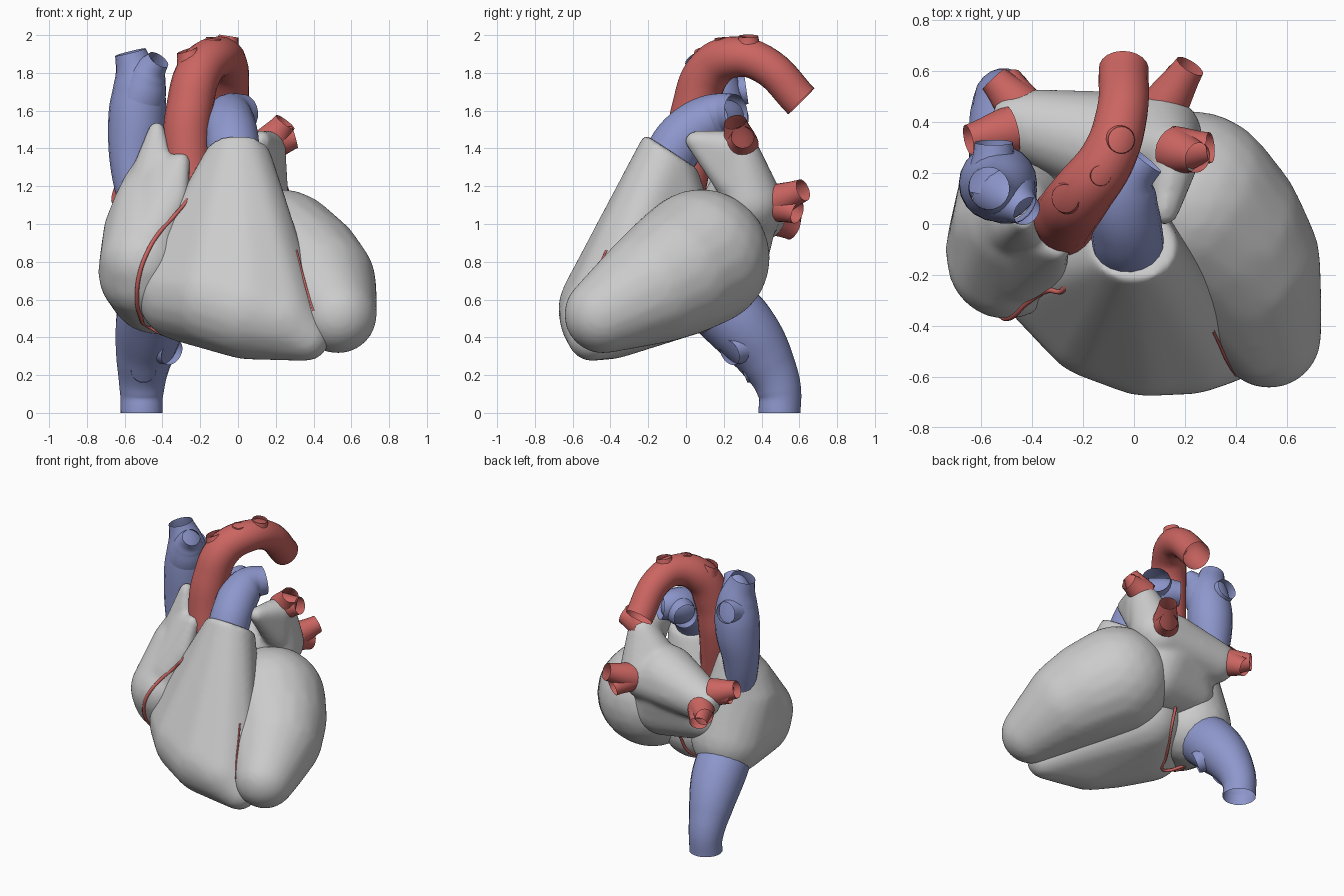
import bpy, bmesh
from mathutils import Vector
from mathutils.bvhtree import BVHTree

cube = bpy.data.objects.get("Cube")
if cube:
    bpy.data.objects.remove(cube)


def material(name, rgb):
    m = bpy.data.materials.new(name)
    m.use_nodes = True
    m.diffuse_color = (*rgb, 1)
    m.node_tree.nodes["Principled BSDF"].inputs["Base Color"].default_value = (*rgb, 1)
    return m


GREY = material("muscle grey", (0.6, 0.6, 0.6))
RED = material("artery red", (0.6, 0.13, 0.12))
BLUE = material("vein blue", (0.27, 0.31, 0.61))

# Unit directions shared by every rounded lump
ball = bmesh.new()
bmesh.ops.create_icosphere(ball, subdivisions=3, radius=1)
DIRS = [v.co.copy() for v in ball.verts]
ball.free()


def bake(obj):
    """Turn modifiers or a curve into one plain smooth mesh object."""
    deps = bpy.context.evaluated_depsgraph_get()
    mesh = bpy.data.meshes.new_from_object(obj.evaluated_get(deps))
    name, mats = obj.name, list(obj.data.materials)
    bpy.data.objects.remove(obj)
    mesh.materials.clear()
    for m in mats:
        mesh.materials.append(m)
    for p in mesh.polygons:
        p.use_smooth = True
    new = bpy.data.objects.new(name, mesh)
    bpy.context.collection.objects.link(new)
    return new


def chamber(name, groups, smooth):
    """Hull each group of (x, y, z, radius[, flat normal]) lumps, then fuse the hulls."""
    bm = bmesh.new()
    for group in groups:
        verts = []
        for x, y, z, r, *flat in group:
            for d in DIRS:
                if flat:
                    n = Vector(flat[0]).normalized()
                    d = d - n * d.dot(n)
                verts.append(bm.verts.new(Vector((x, y, z)) + d * r))
        res = bmesh.ops.convex_hull(bm, input=verts)
        inner = {g for g in res["geom_interior"] + res["geom_unused"]
                 if isinstance(g, bmesh.types.BMVert)}
        bmesh.ops.delete(bm, geom=list(inner), context="VERTS")
    mesh = bpy.data.meshes.new(name)
    bm.to_mesh(mesh)
    bm.free()
    mesh.materials.append(GREY)
    obj = bpy.data.objects.new(name, mesh)
    bpy.context.collection.objects.link(obj)
    fuse = obj.modifiers.new("fuse", "REMESH")
    fuse.mode = "VOXEL"
    fuse.voxel_size = 0.018
    soft = obj.modifiers.new("soften", "SMOOTH")
    soft.factor = 0.5
    soft.iterations = smooth
    return bake(obj)


def vessel(name, mat, paths, resolution=8):
    """Open tubes through (x, y, z, radius) points."""
    cu = bpy.data.curves.new(name, "CURVE")
    cu.dimensions = "3D"
    cu.bevel_depth = 1
    cu.bevel_resolution = resolution
    cu.resolution_u = 10
    cu.use_fill_caps = False
    cu.materials.append(mat)
    for path in paths:
        s = cu.splines.new("BEZIER")
        s.radius_interpolation = "CARDINAL"
        s.bezier_points.add(len(path) - 1)
        for p, (x, y, z, r) in zip(s.bezier_points, path):
            p.co = (x, y, z)
            p.radius = r
            p.handle_left_type = p.handle_right_type = "AUTO"
    obj = bpy.data.objects.new(name, cu)
    bpy.context.collection.objects.link(obj)
    return bake(obj)


# Ventricles
left_ventricle = chamber("left_ventricle", [[
    (0.53, -0.44, 0.52, 0.207), (0.485, -0.31, 0.59, 0.253), (0.42, -0.15, 0.68, 0.313),
    (0.33, -0.03, 0.75, 0.347), (0.22, 0.08, 0.82, 0.367)]], 16)
right_ventricle = chamber("right_ventricle", [[
    (0, -0.08, 1.385, 0.17, (0, 0.55, 0.84)), (0.36, -0.5, 0.4, 0.127),
    (0.22, -0.46, 0.5, 0.21), (0.05, -0.41, 0.55, 0.268), (-0.12, -0.34, 0.61, 0.275),
    (-0.28, -0.2, 0.63, 0.255), (-0.22, -0.16, 0.85, 0.22), (-0.1, 0, 0.66, 0.25)]], 14)

# Right atrium with its two-pointed ear
right_atrium = chamber("right_atrium", [
    [(-0.49, -0.1, 0.74, 0.25), (-0.5, -0.14, 0.8, 0.235), (-0.43, 0.1, 0.68, 0.265),
     (-0.48, 0, 0.95, 0.235), (-0.47, 0, 1.07, 0.2), (-0.46, 0.06, 1.22, 0.14)],
    [(-0.43, 0.01, 1.5, 0.045), (-0.46, 0, 1.2, 0.13), (-0.38, -0.08, 1.2, 0.07)],
    [(-0.3, -0.1, 1.33, 0.05), (-0.42, -0.06, 1.29, 0.06),
     (-0.32, -0.17, 1.14, 0.06), (-0.44, -0.16, 0.95, 0.15)]], 10)

# Left atrium with its ear reaching forward
left_atrium = chamber("left_atrium", [
    [(-0.47, 0.42, 1.07, 0.09), (-0.38, 0.38, 1.05, 0.15),
     (-0.05, 0.3, 1.1, 0.215), (0.08, 0.36, 1.08, 0.155)],
    [(-0.05, 0.3, 1.1, 0.2), (0.02, 0.22, 0.85, 0.22), (-0.3, 0.2, 0.85, 0.18)],
    [(0.15, 0.29, 1.37, 0.105), (0.1, 0.34, 1.12, 0.17), (0, 0.3, 1.15, 0.15)],
    [(0.12, 0.05, 1.44, 0.055), (0.16, 0.25, 1.4, 0.095), (0.15, 0.24, 1.22, 0.09)]], 9)

# Great arteries, with low flared openings along the arch
vessel("aorta", RED, [
    [(-0.23, -0.03, 1.05, 0.11), (-0.27, 0.02, 1.4, 0.125), (-0.255, 0.05, 1.62, 0.124),
     (-0.2, 0.125, 1.815, 0.12), (-0.1, 0.265, 1.885, 0.108),
     (-0.05, 0.42, 1.84, 0.101), (-0.04, 0.61, 1.65, 0.098)],
    [(-0.23, 0.115, 1.8, 0.1), (-0.27, 0.1, 1.92, 0.056)],
    [(-0.14, 0.2, 1.88, 0.075), (-0.13, 0.19, 1.985, 0.04)],
    [(-0.07, 0.33, 1.87, 0.085), (-0.05, 0.33, 1.995, 0.052)]])
vessel("pulmonary_artery", BLUE, [
    [(-0.02, -0.1, 1.33, 0.14), (-0.03, -0.02, 1.45, 0.14), (-0.045, 0.1, 1.54, 0.135),
     (-0.03, 0.19, 1.58, 0.115), (0.03, 0.265, 1.59, 0.098)],
    [(-0.02, 0.14, 1.55, 0.11), (-0.1, 0.21, 1.56, 0.1), (-0.18, 0.26, 1.56, 0.085)]])

# Great veins
vessel("upper_vena_cava", BLUE, [
    [(-0.52, 0.1, 1.05, 0.1), (-0.55, 0.14, 1.3, 0.125), (-0.535, 0.16, 1.55, 0.152),
     (-0.53, 0.15, 1.75, 0.13), (-0.57, 0.14, 1.91, 0.083)],
    [(-0.51, 0.13, 1.68, 0.13), (-0.47, 0.09, 1.8, 0.095), (-0.42, 0.05, 1.87, 0.06)],
    [(-0.54, 0.16, 1.67, 0.13), (-0.55, 0.25, 1.7, 0.09), (-0.55, 0.32, 1.71, 0.075)]])
vessel("lower_vena_cava", BLUE, [
    [(-0.44, 0.12, 0.62, 0.18), (-0.47, 0.3, 0.45, 0.18), (-0.5, 0.43, 0.27, 0.145),
     (-0.51, 0.495, 0.11, 0.117), (-0.51, 0.495, 0, 0.112)],
    [(-0.45, 0.34, 0.38, 0.12), (-0.35, 0.23, 0.32, 0.072)],
    [(-0.5, 0.42, 0.27, 0.1), (-0.5, 0.3, 0.22, 0.065)]])


# Lung veins, each a thick root forking into two short stubs
def lung_vein(name, root, ends):
    vessel(name, RED, [[(*root, 0.095), (*end, 0.06)] for end in ends])


lung_vein("left_upper_lung_vein", (0.16, 0.29, 1.42), [(0.3, 0.3, 1.46), (0.25, 0.26, 1.54)])
lung_vein("left_lower_lung_vein", (0.11, 0.45, 1.11), [(0.22, 0.62, 1.18), (0.19, 0.59, 1.06)])
lung_vein("right_upper_lung_vein", (-0.48, 0.37, 1.12), [(-0.65, 0.33, 1.17), (-0.61, 0.34, 1.12)])
lung_vein("right_lower_lung_vein", (-0.44, 0.45, 1.04), [(-0.55, 0.57, 1.03), (-0.5, 0.57, 0.97)])

# Coronary arteries laid on the chamber walls
bpy.context.view_layer.update()
DEPS = bpy.context.evaluated_depsgraph_get()
WALLS = [BVHTree.FromObject(o, DEPS)
         for o in (left_ventricle, right_ventricle, right_atrium, left_atrium)]


def drape(starts, direction, r):
    path = []
    for start in starts:
        hits = [t.ray_cast(Vector(start), Vector(direction)) for t in WALLS]
        hits = [h for h in hits if h[0]]
        if hits:
            path.append((*min(hits, key=lambda h: h[3])[0], r))
    return path


front = [(-0.28, 1.11), (-0.34, 1.04), (-0.42, 0.95), (-0.48, 0.85), (-0.52, 0.74),
         (-0.535, 0.62), (-0.52, 0.52), (-0.46, 0.45)]
below = [(-0.34, -0.1), (-0.28, 0), (-0.22, 0.1), (-0.16, 0.2), (-0.14, 0.27)]
vessel("right_coronary_artery", RED, [
    [(-0.22, -0.08, 1.2, 0.025)] + drape([(x, -2, z) for x, z in front], (0, 1, 0), 0.011)
    + drape([(x, y, -1) for x, y in below], (0, 0, 1), 0.01)], 3)
front = [(0.31, 0.86), (0.335, 0.76), (0.365, 0.65), (0.4, 0.54)]
vessel("front_coronary_artery", RED, [drape([(x, -2, z) for x, z in front], (0, 1, 0), 0.006)], 3)
